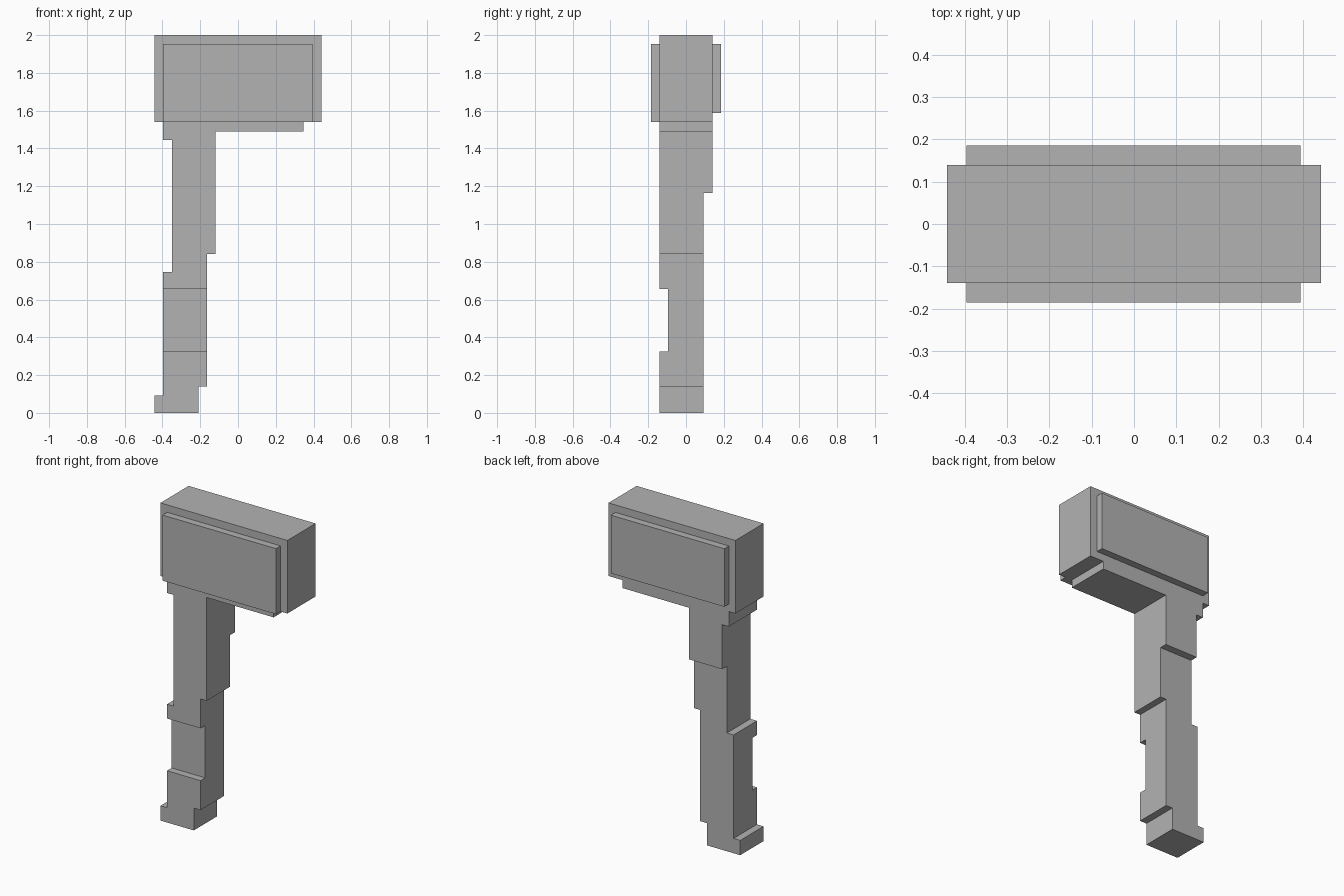
import bpy
import bmesh
from mathutils import Vector

if "Cube" in bpy.data.objects:
    bpy.data.objects.remove(bpy.data.objects["Cube"])

grey = bpy.data.materials.new("plain_grey")
grey.diffuse_color = (0.45, 0.45, 0.45, 1)
grey.use_nodes = True
grey.node_tree.nodes["Principled BSDF"].inputs["Base Color"].default_value = grey.diffuse_color


def extrude_profile(name, points, axis, start, end):
    """Extrude an outline of (across, z) points along the x or y axis."""
    bm = bmesh.new()
    if axis == "y":
        verts = [bm.verts.new((a, start, z)) for a, z in points]
        move = Vector((0, end - start, 0))
    else:
        verts = [bm.verts.new((start, a, z)) for a, z in points]
        move = Vector((end - start, 0, 0))
    face = bm.faces.new(verts)
    new = bmesh.ops.extrude_face_region(bm, geom=[face])["geom"]
    bmesh.ops.translate(bm, vec=move, verts=[v for v in new if isinstance(v, bmesh.types.BMVert)])
    bmesh.ops.recalc_face_normals(bm, faces=bm.faces)
    mesh = bpy.data.meshes.new(name)
    bm.to_mesh(mesh)
    bm.free()
    mesh.materials.append(grey)
    obj = bpy.data.objects.new(name, mesh)
    bpy.context.collection.objects.link(obj)
    return obj


# Hammer body: stepped front outline of handle, collar and head
front_outline = [
    (-0.442, 0), (-0.21, 0), (-0.21, 0.14), (-0.163, 0.14), (-0.163, 0.84),
    (-0.12, 0.84), (-0.12, 1.49), (0.346, 1.49), (0.346, 1.54), (0.442, 1.54),
    (0.442, 2), (-0.442, 2), (-0.442, 1.54), (-0.396, 1.54), (-0.396, 1.445),
    (-0.35, 1.445), (-0.35, 0.745), (-0.396, 0.745), (-0.396, 0.093), (-0.442, 0.093),
]
body = extrude_profile("hammer_body", front_outline, "y", -0.3, 0.3)

# Side outline that trims the body to its stepped depth
side_outline = [
    (-0.14, -0.1), (0.092, -0.1), (0.092, 1.165), (0.14, 1.165), (0.14, 2.1),
    (-0.14, 2.1), (-0.14, 0.655), (-0.094, 0.655), (-0.094, 0.326), (-0.14, 0.326),
]
trim = extrude_profile("side_cutter", side_outline, "x", -0.6, 0.6)

mod = body.modifiers.new("side_trim", "BOOLEAN")
mod.operation = "INTERSECT"
mod.solver = "EXACT"
mod.object = trim
bpy.context.view_layer.update()
trimmed = bpy.data.meshes.new_from_object(
    body.evaluated_get(bpy.context.evaluated_depsgraph_get()))
body.modifiers.clear()
body.data = trimmed
bpy.data.objects.remove(trim)

# Raised panels on the front and back of the head
for name, y0, y1, bottom in (("front_panel", -0.14, -0.185, 1.54),
                             ("back_panel", 0.14, 0.185, 1.587)):
    outline = [(-0.396, bottom), (0.394, bottom), (0.394, 1.953), (-0.396, 1.953)]
    extrude_profile(name, outline, "y", y0, y1)
